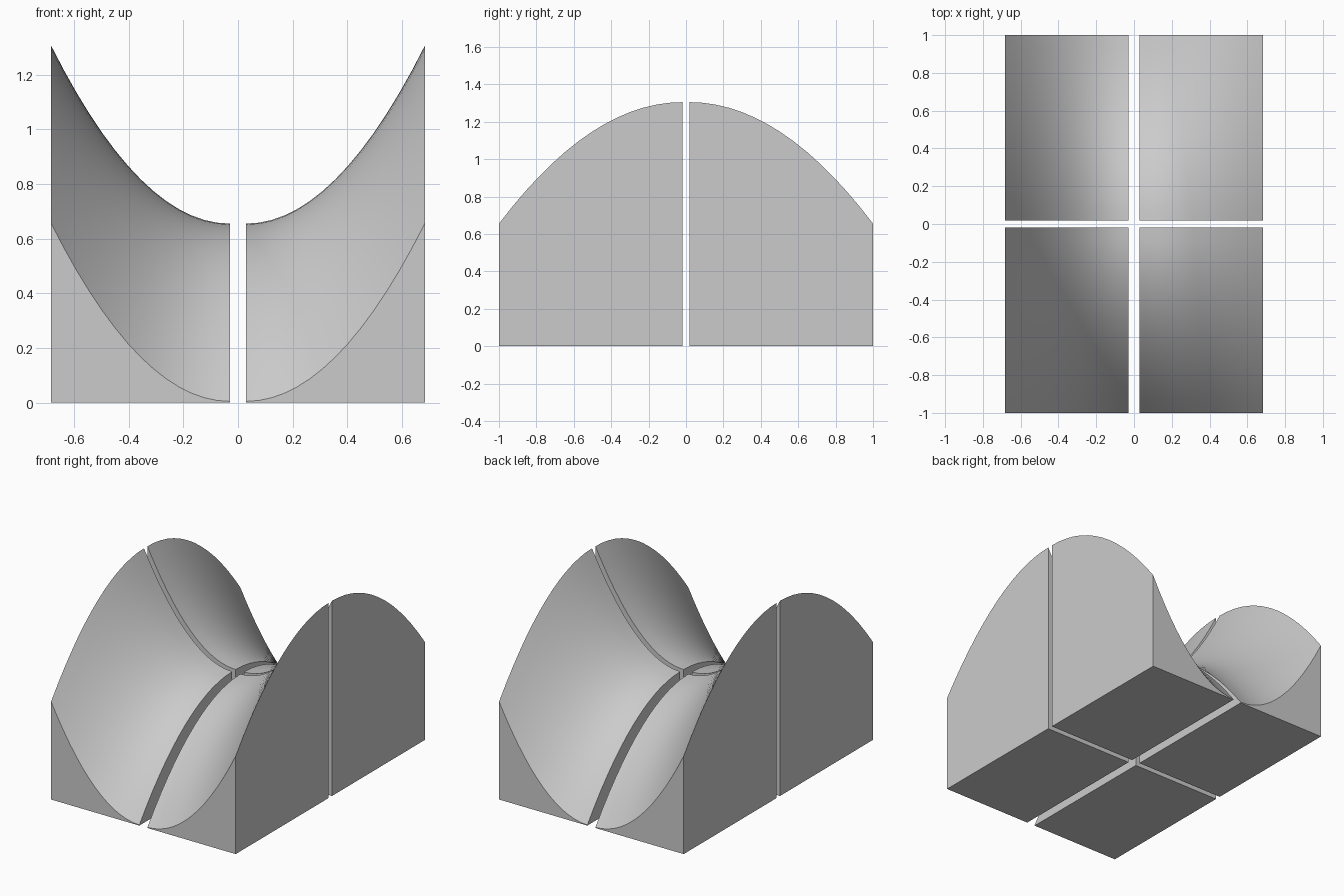
import bpy
import bmesh
import math

if "Cube" in bpy.data.objects:
    bpy.data.objects.remove(bpy.data.objects["Cube"], do_unlink=True)

GAP_X, GAP_Y = 0.03, 0.018      # half widths of the slots
HALF_X, HALF_Y = 0.683, 1.0     # half size of the whole block
MID, RISE = 0.655, 0.65         # saddle point height and curve height
STEPS = 14

grey = bpy.data.materials.new("light grey")
grey.use_nodes = True
grey.diffuse_color = (0.6, 0.6, 0.6, 1)
grey.node_tree.nodes["Principled BSDF"].inputs["Base Color"].default_value = (0.6, 0.6, 0.6, 1)


def saddle_block(name, side_x, side_y):
    """One quarter of the saddle: a curved top extruded down to a flat base."""
    bm = bmesh.new()
    bmesh.ops.create_grid(bm, x_segments=STEPS, y_segments=STEPS, size=0.5)
    for v in bm.verts:
        u, w = v.co.x + 0.5, v.co.y + 0.5
        v.co.x = side_x * (GAP_X + u * (HALF_X - GAP_X))
        v.co.y = side_y * (GAP_Y + w * (HALF_Y - GAP_Y))
        v.co.z = MID + RISE * (u * u - w * w)

    # Walls and base
    result = bmesh.ops.extrude_face_region(bm, geom=bm.faces[:], use_keep_orig=True)
    for item in result["geom"]:
        if isinstance(item, bmesh.types.BMVert):
            item.co.z = 0
    base = [f for f in bm.faces if all(v.co.z == 0 for v in f.verts)]
    bmesh.ops.dissolve_faces(bm, faces=base)
    bmesh.ops.recalc_face_normals(bm, faces=bm.faces[:])

    mesh = bpy.data.meshes.new(name)
    bm.to_mesh(mesh)
    bm.free()
    mesh.materials.append(grey)
    block = bpy.data.objects.new(name, mesh)
    bpy.context.collection.objects.link(block)

    # Smooth saddle, crisp edges
    bpy.ops.object.select_all(action="DESELECT")
    block.select_set(True)
    bpy.context.view_layer.objects.active = block
    bpy.ops.object.shade_smooth_by_angle(angle=math.radians(25))


for x_name, sx in (("left", 1), ("right", -1)):
    for y_name, sy in (("front", -1), ("back", 1)):
        saddle_block(f"{y_name}_{x_name}_saddle_block", sx, sy)
